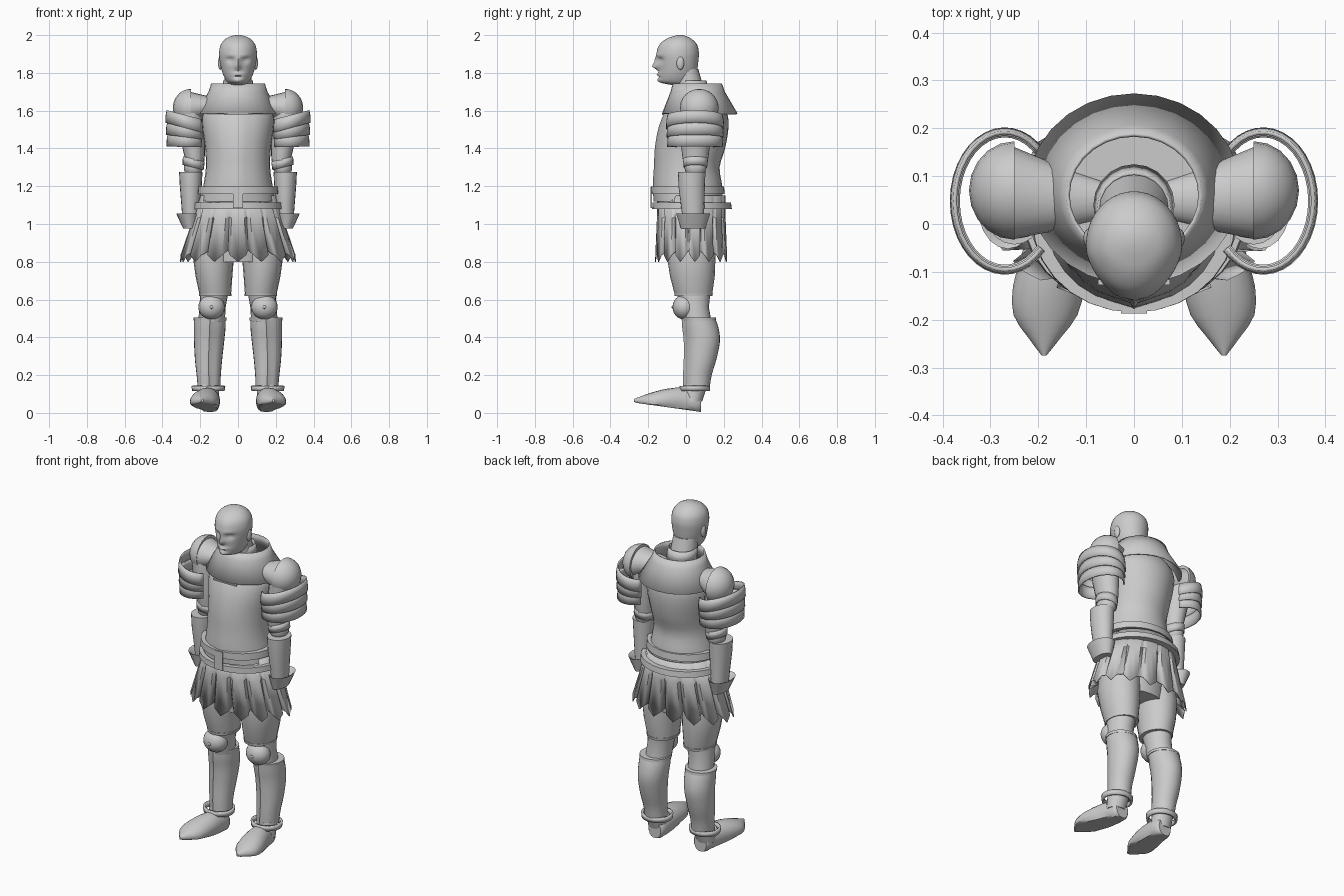
import bpy, bmesh, math

cube = bpy.data.objects.get("Cube")
if cube:
    bpy.data.objects.remove(cube, do_unlink=True)

steel = bpy.data.materials.new("plain grey")
steel.use_nodes = True
GREY = (0.6, 0.6, 0.6, 1)
steel.diffuse_color = GREY
steel.node_tree.nodes["Principled BSDF"].inputs["Base Color"].default_value = GREY


def finish(name, bm, thick=0, angle=40):
    bmesh.ops.recalc_face_normals(bm, faces=bm.faces)
    mesh = bpy.data.meshes.new(name)
    bm.to_mesh(mesh)
    bm.free()
    mesh.materials.append(steel)
    ob = bpy.data.objects.new(name, mesh)
    bpy.context.collection.objects.link(ob)
    if thick:
        mod = ob.modifiers.new("thickness", "SOLIDIFY")
        mod.thickness = thick
    bpy.ops.object.select_all(action="DESELECT")
    ob.select_set(True)
    bpy.context.view_layer.objects.active = ob
    bpy.ops.object.shade_smooth_by_angle(angle=math.radians(angle))
    return ob


def refine(rings, steps):
    """Catmull-Rom interpolation between rings."""
    out = []
    for i in range(len(rings) - 1):
        p, q = rings[max(i - 1, 0)], rings[i]
        r, s = rings[i + 1], rings[min(i + 2, len(rings) - 1)]
        for k in range(steps):
            t = k / steps
            out.append([b + 0.5 * t * (c - a + t * (2*a - 5*b + 4*c - d + t * (3*(b - c) + d - a)))
                        for a, b, c, d in zip(p, q, r, s)])
    return out + [rings[-1]]


def loft(name, rings, n=20, axis="z", cap=True, thick=0, steps=1, arc=None, shape=None, angle=40):
    """Skin elliptical rings given as (height, centre a, centre b, radius a, radius b)."""
    bm = bmesh.new()
    start, end = arc or (0, math.tau)
    count = n + 1 if arc else n
    rows = []
    for h, ca, cb, ra, rb in refine(rings, steps):
        row = []
        for i in range(count):
            t = start + (end - start) * i / n
            a, b = ca + ra * math.cos(t), cb + rb * math.sin(t)
            co = {"z": (a, b, h), "y": (a, h, b), "x": (h, a, b)}[axis]
            row.append(bm.verts.new(shape(*co) if shape else co))
        rows.append(row)
    for low, high in zip(rows, rows[1:]):
        for i in range(n):
            j = (i + 1) % count
            bm.faces.new((low[i], low[j], high[j], high[i]))
    if cap and not arc:
        bm.faces.new(rows[0])
        bm.faces.new(rows[-1])
    return finish(name, bm, thick, angle)


def ball(name, centre, radii, cut=None):
    bm = bmesh.new()
    bmesh.ops.create_uvsphere(bm, u_segments=20, v_segments=12, radius=1)
    for v in bm.verts:
        if cut and v.co.x * cut < 0:
            v.co.x = 0
        v.co = [c + r * p for c, r, p in zip(centre, radii, v.co)]
    return finish(name, bm)


def box(name, centre, size):
    bm = bmesh.new()
    bmesh.ops.create_cube(bm, size=1)
    for v in bm.verts:
        v.co = [c + s * p for c, s, p in zip(centre, size, v.co)]
    return finish(name, bm)


# Head: lofted skull with the face pushed in and out by soft bumps
BUMPS = [(0, 1.835, .012, .016, -.03), (0, 1.865, .009, .02, -.014),
         (.04, 1.868, .018, .013, .018), (.035, 1.893, .025, .008, -.006),
         (0, 1.806, .03, .006, .006), (0, 1.79, .025, .006, -.008),
         (0, 1.778, .025, .006, .008), (0, 1.757, .025, .012, -.008)]


def face(x, y, z):
    if y < -0.06:
        x *= 1 + 1.2 * (y + .06)
        for bx, bz, sx, sz, push in BUMPS:
            y += push * math.exp(-((abs(x) - bx) / sx) ** 2 - ((z - bz) / sz) ** 2)
    return x, y, z


skull = [(1.735, -.07, .03, .035), (1.75, -.135, .04, .056), (1.78, -.148, .05, .074),
         (1.82, -.148, .06, .088), (1.87, -.153, .066, .098), (1.91, -.155, .068, .1),
         (1.95, -.14, .058, .091), (1.98, -.105, .03, .066), (1.995, -.065, 0, .035), (2, -.04, -.02, .01)]
loft("head", [(z, 0, (f + b) / 2, w, (b - f) / 2) for z, f, b, w in skull],
     n=40, steps=4, shape=face, angle=60)
loft("neck", [(1.6, 0, .04, .09, .09), (1.7, 0, .025, .075, .075), (1.82, 0, 0, .07, .065)])
loft("neck_band", [(1.7, 0, .04, .085, .085), (1.76, 0, .03, .078, .078)], cap=False, thick=.006)

# Torso: breastplate with a centre ridge, wide collar, belts and buckle
loft("breastplate", [(1.12, 0, .015, .2, .178), (1.2, 0, .012, .184, .18), (1.3, 0, .008, .17, .17),
                     (1.4, 0, .025, .174, .182), (1.5, 0, .042, .188, .182), (1.58, 0, .055, .19, .165),
                     (1.64, 0, .06, .155, .13)], n=28, steps=3,
     shape=lambda x, y, z: (x, y - (.008 if abs(x) < .01 and y < 0 else 0), z))
loft("collar", [(1.585, 0, .073, .222, .2), (1.7, 0, .062, .156, .144), (1.745, 0, .06, .142, .13)],
     n=28, cap=False, thick=.008, angle=25)
box("chest_slot", (0, -.122, 1.58), (.15, .012, .008))
loft("upper_belt", [(1.158, 0, .01, .215, .195), (1.198, 0, .008, .212, .193)], n=28)
loft("lower_belt", [(1.08, 0, .032, .238, .211), (1.113, 0, .03, .234, .208)], n=28)
box("belt_buckle", (0, -.184, 1.14), (.055, .006, .11))

# Skirt of broad pleats, parted by narrow deep folds, with a pointed hem
PLEATS = 15
PROFILE = ((-.34, 0, .035), (0, .01, 0), (.34, 0, .035), (.5, -.17, .06))
bm = bmesh.new()
rows = []
for z, rx, ry, depth in ((1.15, .2, .18, 0), (1.02, .238, .182, .3), (.8, .305, .19, 1)):
    row = []
    for p in range(PLEATS):
        for shift, swell, lift in PROFILE:
            t = math.tau * (p + shift) / PLEATS - math.pi / 2
            k = 1 + swell * depth
            row.append(bm.verts.new((rx * k * math.cos(t), .028 + ry * k * math.sin(t), z + lift * depth)))
    rows.append(row)
for top, low in zip(rows, rows[1:]):
    for i in range(len(top)):
        j = (i + 1) % len(top)
        bm.faces.new((top[i], top[j], low[j], low[i]))
finish("pleated_skirt", bm, thick=.005, angle=20)
loft("hips", [(.8, 0, .025, .16, .12), (1.12, 0, .025, .18, .16)])

for side, tag in ((1, "left_"), (-1, "right_")):
    def limb(name, rings, **kw):
        return loft(tag + name, [(h, side * a, *rest) for h, a, *rest in rings], **kw)

    # Ear
    ball(tag + "ear", (side * .094, -.03, 1.852), (.012, .02, .036))

    # Shoulder: tapering sleeve, dome cap and three open hoops
    loft(tag + "shoulder", [(side * .07, .05, 1.64, .04, .025), (side * .16, .055, 1.625, .068, .052),
                            (side * .253, .065, 1.615, .097, .085)], axis="x")
    ball(tag + "shoulder_cap", (side * .25, .07, 1.615), (.095, .103, .1), cut=side)
    for i, (z, slope) in enumerate(((1.41, .02), (1.47, .12), (1.53, .26))):
        half = math.pi - .75
        mid = 0 if side > 0 else math.pi
        grow = .003 * i
        limb("shoulder_hoop_%d" % (i + 1),
             [(z, .27, .048, .109 + grow, .148 + grow), (z + .04, .27, .048, .107 + grow, .146 + grow),
              (z + .068, .27, .048, .102 + grow, .141 + grow)],
             n=28, arc=(mid - half, mid + half), thick=.008,
             shape=lambda x, y, z, s=slope: (x, y, z + s * (side * x - .36)))

    # Arm, elbow guard, forearm and flared cuff
    limb("upper_arm", [(1.3, .232, .05, .05, .06), (1.36, .23, .05, .054, .07),
                       (1.45, .24, .05, .065, .08), (1.62, .26, .06, .07, .085)])
    ball(tag + "elbow", (side * .237, .05, 1.3), (.05, .058, .055))
    limb("elbow_guard", [(1.3, .238, .05, .056, .062), (1.345, .234, .05, .058, .067)],
         cap=False, thick=.006, shape=lambda x, y, z: (x, y, z + .25 * (side * x - .24)))
    limb("forearm", [(1.0, .25, .04, .042, .055), (1.1, .25, .035, .05, .062),
                     (1.2, .25, .03, .058, .07), (1.275, .25, .03, .062, .073)], angle=30)
    limb("cuff", [(.975, .255, .038, .035, .065), (1.0, .257, .038, .045, .072),
                  (1.055, .264, .038, .063, .09), (1.05, .262, .038, .054, .08), (1.02, .255, .038, .04, .06)])

    # Thigh, knee with round cap, and greave
    limb("thigh", [(.625, .12, .04, .083, .098), (.65, .122, .038, .087, .104), (.72, .127, .034, .097, .118),
                   (.82, .13, .028, .108, .128), (.95, .12, .025, .1, .125)])
    limb("thigh_rim", [(.618, .12, .04, .085, .1), (.632, .12, .04, .087, .102)])
    limb("knee_joint", [(.48, .14, .06, .07, .075), (.56, .135, .045, .07, .076), (.64, .125, .04, .074, .09)])
    ball(tag + "knee_cap", (side * .14, -.01, .56), (.07, .061, .065))
    ball(tag + "knee_stud", (side * .14, -.07, .56), (.009, .006, .009))
    limb("greave", [(.13, .153, .06, .06, .065), (.2, .155, .066, .064, .07), (.28, .156, .08, .072, .08),
                    (.38, .153, .09, .08, .09), (.45, .15, .082, .084, .09), (.5, .149, .072, .084, .083)],
         steps=3, n=24,
         shape=lambda x, y, z: (x, y - (.012 if abs(side * x - .154) < .012 and y < .07 else 0), z), angle=30)
    limb("greave_rim", [(.49, .149, .073, .087, .087), (.505, .149, .071, .088, .087)])
    limb("ankle_cuff", [(.115, .157, .046, .086, .08), (.143, .157, .046, .09, .081)],
         cap=False, thick=.012)
    limb("ankle", [(.06, .158, .035, .055, .05), (.15, .155, .055, .058, .06)])

    # Pointed shoe with a flat sole rising to the toe
    def sole(x, y, z):
        floor = .005 + max(0, .08 - y) * .14
        return x, y, max(z, floor)

    shoe = [(.08, .15, .053, .04, .052), (.06, .15, .056, .053, .062), (0, .155, .062, .06, .07),
            (-.06, .165, .065, .069, .068), (-.13, .178, .062, .075, .06), (-.19, .185, .06, .067, .045),
            (-.235, .187, .062, .036, .027), (-.275, .188, .066, .005, .008)]
    loft(tag + "shoe", [(h, side * a, *rest) for h, a, *rest in shoe], axis="y", steps=2, shape=sole)
